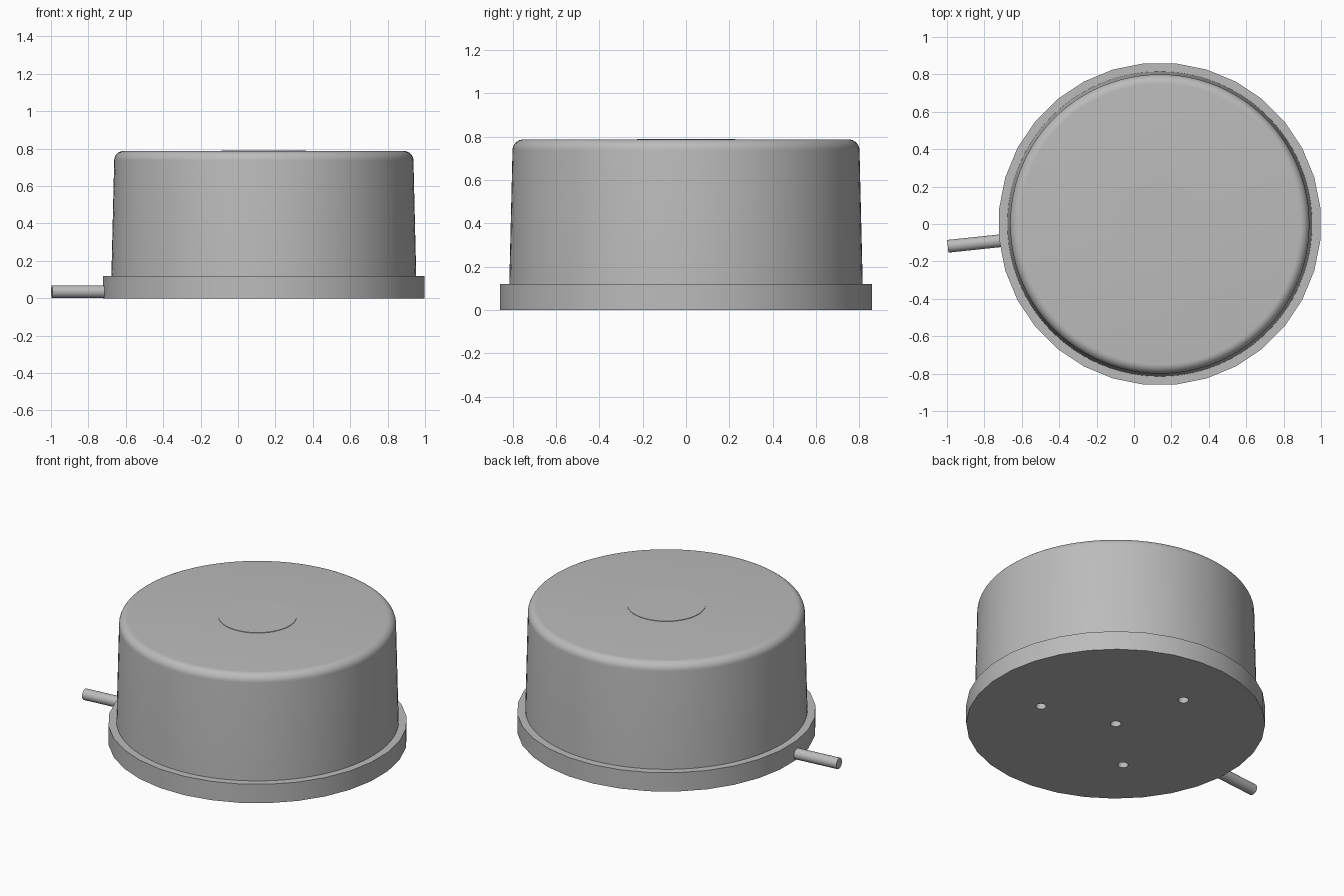
import bpy
import bmesh
from math import cos, sin, pi, radians

if "Cube" in bpy.data.objects:
    bpy.data.objects.remove(bpy.data.objects["Cube"])

CX = 0.138  # axis of the round housing

grey = bpy.data.materials.new("plain grey")
grey.use_nodes = True
grey.diffuse_color = (0.5, 0.5, 0.5, 1)
grey.node_tree.nodes["Principled BSDF"].inputs["Base Color"].default_value = (0.5, 0.5, 0.5, 1)


def smooth(obj, angle=30):
    bpy.ops.object.select_all(action="DESELECT")
    obj.select_set(True)
    bpy.context.view_layer.objects.active = obj
    bpy.ops.object.shade_smooth_by_angle(angle=radians(angle))


def lathe(name, profile, sides, turn=0.0):
    """Revolve (radius, height) points about z and close both ends."""
    bm = bmesh.new()
    rings = []
    for r, z in profile:
        rings.append([bm.verts.new((r * cos(a), r * sin(a), z))
                      for a in (2 * pi * i / sides + turn for i in range(sides))])
    for low, high in zip(rings, rings[1:]):
        for i in range(sides):
            j = (i + 1) % sides
            bm.faces.new((low[i], low[j], high[j], high[i]))
    bm.faces.new(rings[0][::-1])
    bm.faces.new(rings[-1])
    mesh = bpy.data.meshes.new(name)
    bm.to_mesh(mesh)
    bm.free()
    obj = bpy.data.objects.new(name, mesh)
    obj.location.x = CX
    mesh.materials.append(grey)
    bpy.context.collection.objects.link(obj)
    return obj


# Base flange
base = lathe("base_flange", [(0.863, 0), (0.863, 0.12)], 32, pi / 32)

# Mounting holes in the underside: one central, three around it
spots = [(0, 0)] + [(0.477 * cos(radians(a)), 0.477 * sin(radians(a)))
                    for a in (-15, 105, 225)]
for n, (x, y) in enumerate(spots):
    cutter = lathe(f"hole_cutter_{n}", [(0.031, -0.05), (0.031, 0.1)], 20)
    cutter.location = (CX + x, y, 0)
    cutter.hide_render = True
    cutter.hide_viewport = True
    cutter.display_type = "WIRE"
    cut = base.modifiers.new(f"hole_{n}", "BOOLEAN")
    cut.operation = "DIFFERENCE"
    cut.solver = "EXACT"
    cut.object = cutter
smooth(base)

# Tapered drum with a rounded top rim
FILLET = 0.05
rim = [(0.75 + FILLET * cos(a), 0.737 + FILLET * sin(a))
       for a in (pi / 2 * i / 8 for i in range(9))]
drum = lathe("drum", [(0.815, 0.119)] + rim, 96)
smooth(drum)

# Very shallow raised disc in the middle of the lid
disc = lathe("lid_disc", [(0.226, 0.785), (0.226, 0.79)], 64)
smooth(disc)

# Short cable stub leaving the flange radially
stub = lathe("cable_stub", [(0.034, 0.8), (0.034, 1.14)], 24)
stub.rotation_euler = (0, pi / 2, pi + radians(6))
stub.location.z = 0.035
smooth(stub)
